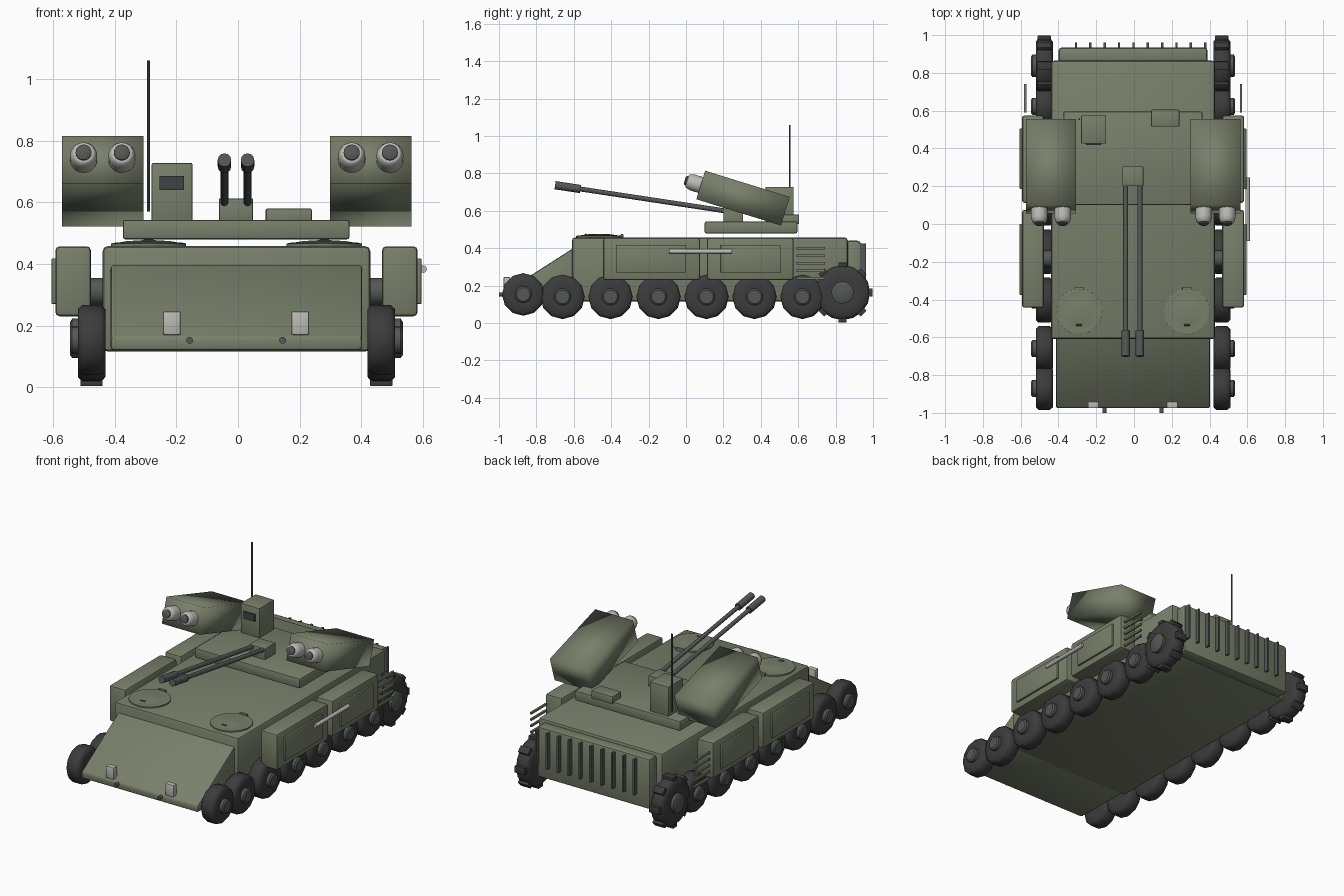
import bpy, bmesh, math
from mathutils import Vector, Matrix

cube = bpy.data.objects.get("Cube")
if cube:
    bpy.data.objects.remove(cube)

MID = -0.005  # symmetry plane of the vehicle


def material(name, rgb, rough=0.6):
    m = bpy.data.materials.new(name)
    m.use_nodes = True
    m.diffuse_color = (*rgb, 1)
    bsdf = m.node_tree.nodes["Principled BSDF"]
    bsdf.inputs["Base Color"].default_value = (*rgb, 1)
    bsdf.inputs["Roughness"].default_value = rough
    return m


GREEN = material("olive paint", (0.19, 0.215, 0.145))
RUBBER = material("black rubber", (0.045, 0.045, 0.047))
STEEL = material("dark steel", (0.09, 0.095, 0.095))
PALE = material("pale metal", (0.5, 0.49, 0.45))
GLASS = material("dark glass", (0.05, 0.055, 0.06))


def finish(bm, name, mat, bevel=0.0, angle=35):
    """Bevel sharp edges, shade by angle and link the part."""
    bmesh.ops.recalc_face_normals(bm, faces=bm.faces)
    if bevel:
        bmesh.ops.bevel(bm, geom=list(bm.edges), offset=bevel, segments=2,
                        profile=0.5, affect='EDGES', clamp_overlap=True)
    me = bpy.data.meshes.new(name)
    bm.to_mesh(me)
    bm.free()
    me.materials.append(mat)
    me.shade_smooth()
    if angle < 180:
        me.set_sharp_from_angle(angle=math.radians(angle))
    ob = bpy.data.objects.new(name, me)
    bpy.context.collection.objects.link(ob)
    return ob


def box(name, x, y, z, mat=GREEN, bevel=0.0, tilt=0.0, angle=35):
    """Box from (min, max) pairs, optionally pitched about its centre."""
    bm = bmesh.new()
    bmesh.ops.create_cube(bm, size=1)
    size = [b - a for a, b in (x, y, z)]
    mid = [(a + b) / 2 for a, b in (x, y, z)]
    bmesh.ops.scale(bm, vec=size, verts=bm.verts)
    bmesh.ops.transform(bm, verts=bm.verts, matrix=Matrix.Translation(mid)
                        @ Matrix.Rotation(tilt, 4, 'X'))
    return finish(bm, name, mat, bevel, angle)


def prism(name, x0, x1, profile, mat=GREEN, bevel=0.0):
    """Side profile of (y, z) points extruded across x."""
    bm = bmesh.new()
    face = bm.faces.new([bm.verts.new((x0, y, z)) for y, z in profile])
    out = bmesh.ops.extrude_face_region(bm, geom=[face])["geom"]
    bmesh.ops.translate(bm, vec=(x1 - x0, 0, 0),
                        verts=[v for v in out if isinstance(v, bmesh.types.BMVert)])
    return finish(bm, name, mat, bevel)


def lathe(name, profile, loc, axis, mat, segs=16, angle=35):
    """Revolve (radius, height) points about an axis, closed at both ends."""
    bm = bmesh.new()
    rings = [[bm.verts.new((r * math.cos(a), r * math.sin(a), h))
              for a in (2 * math.pi * i / segs for i in range(segs))]
             for r, h in profile]
    for low, high in zip(rings, rings[1:]):
        for i in range(segs):
            j = (i + 1) % segs
            bm.faces.new((low[i], low[j], high[j], high[i]))
    bm.faces.new(rings[0])
    bm.faces.new(rings[-1])
    rot = Vector(axis).to_track_quat('Z', 'Y').to_matrix().to_4x4()
    bmesh.ops.transform(bm, matrix=Matrix.Translation(loc) @ rot, verts=bm.verts)
    return finish(bm, name, mat, 0, angle)


def rod(name, start, end, r, mat, segs=12):
    d = Vector(end) - Vector(start)
    return lathe(name, [(r, 0), (r, d.length)], start, d, mat, segs)


# Hull, sloped nose and engine block
box("hull", (-0.44, 0.43), (-0.61, 0.865), (0.115, 0.458), bevel=0.018)
prism("nose_wedge", -0.413, 0.403,
      [(-0.6, 0.12), (-0.975, 0.12), (-0.975, 0.162), (-0.6, 0.402)], bevel=0.01)
box("engine_block", (-0.40, 0.39), (0.85, 0.935), (0.12, 0.44), bevel=0.018)
for i in range(10):
    x = -0.307 + i * 0.076
    box("rear_grille_bar", (x - 0.006, x + 0.006), (0.93, 0.962), (0.2, 0.425), STEEL)

# Nose lamps and tow pins
for x in (-0.215, 0.202):
    box("nose_lamp", (x - 0.029, x + 0.029), (-0.975, -0.94), (0.17, 0.246), PALE, 0.005)
for x in (-0.157, 0.145):
    rod("tow_pin", (x, -0.95, 0.152), (x, -1.0, 0.152), 0.011, STEEL)

# Round crew hatches
for x in (-0.29, 0.28):
    lathe("hatch", [(0.122, 0), (0.122, 0.01), (0.108, 0.013), (0.104, 0.012),
                    (0.07, 0.018), (0.02, 0.021)], (x, -0.465, 0.456), (0, 0, 1),
          GREEN, 32, 50)
    box("hatch_hinge", (x - 0.025, x + 0.025), (-0.35, -0.335), (0.455, 0.475), GREEN, 0.003)
    rod("hatch_handle", (x - 0.016, -0.535, 0.474), (x + 0.016, -0.535, 0.474), 0.005, STEEL, 8)

# Running gear and side stowage, repeated on both sides
for s in (-1, 1):
    cx = MID + s * 0.47

    def wheel(name, y, z, r, hub, segs):
        lathe(name + "_tyre", [(r * 0.55, -0.045), (r * 0.88, -0.045), (r, -0.03), (r, 0.03),
                               (r * 0.88, 0.045), (r * 0.55, 0.045)],
              (cx, y, z), (s, 0, 0), RUBBER, segs, 60)
        lathe(name + "_hub", [(hub, 0.0), (hub, 0.063), (hub * 0.8, 0.07)],
              (cx, y, z), (s, 0, 0), STEEL, 16)

    wheel("front_wheel", -0.87, 0.153, 0.114, 0.045, 12)
    for i in range(6):
        wheel("road_wheel", -0.66 + i * 0.2566, 0.14, 0.119, 0.045, 12)
    wheel("drive_wheel", 0.837, 0.163, 0.147, 0.06, 16)
    for i in range(8):
        a = i * math.pi / 4
        tooth = box("drive_tooth", (-0.036, 0.036), (-0.022, 0.022), (0.135, 0.16), RUBBER, 0.003)
        tooth.matrix_world = (Matrix.Translation((cx, 0.837, 0.163))
                              @ Matrix.Rotation(a, 4, 'X'))

    def span(a, b):
        return tuple(sorted((MID + s * a, MID + s * b)))

    for y0, y1, p0, p1 in ((-0.443, 0.075, -0.375, 0.0), (0.112, 0.575, 0.185, 0.505)):
        box("stowage_box", span(0.472, 0.588), (y0, y1), (0.23, 0.457), GREEN, 0.014)
        box("stowage_panel", span(0.58, 0.6), (p0, p1), (0.27, 0.418), GREEN, 0.003)
        ym = (y0 + y1) / 2
        rod("stowage_mount", (MID + s * 0.42, ym, 0.31), (MID + s * 0.48, ym, 0.31),
            0.044, STEEL, 16)
    for i in range(5):
        z = 0.4 - i * 0.04
        box("side_louvre", span(0.565, 0.577), (0.59, 0.742), (z - 0.006, z + 0.006), GREEN)

# Grab rail on the left side only
rod("grab_rail", (0.601, -0.09, 0.383), (0.601, 0.245, 0.383), 0.012, PALE)

# Turret plate and its fittings
box("turret_plate", (-0.374, 0.362), (0.1, 0.595), (0.48, 0.543), GREEN, 0.008)
box("sight_housing", (-0.28, -0.148), (0.425, 0.575), (0.53, 0.728), GREEN, 0.005)
box("sight_window", (-0.254, -0.176), (0.417, 0.426), (0.64, 0.685), GLASS)
box("turret_hatch_box", (0.09, 0.24), (0.515, 0.605), (0.53, 0.58), GREEN, 0.006)
rod("antenna", (-0.29, 0.555, 0.57), (-0.29, 0.555, 1.06), 0.005, STEEL, 8)
box("gun_cradle", (-0.062, 0.049), (0.2, 0.305), (0.535, 0.612), GREEN, 0.004)

# Twin cannons
for x in (-0.044, 0.031):
    breech, muzzle = Vector((x, 0.24, 0.595)), Vector((x, -0.7, 0.737))
    rod("cannon_barrel", breech, muzzle, 0.013, STEEL)
    rod("cannon_sleeve", breech.lerp(muzzle, 0.855), muzzle, 0.022, STEEL)

# Pitched launcher pods with two tubes each
TILT = math.radians(-17.2)
aim = Vector((0, -math.cos(TILT), -math.sin(TILT)))
for px in (-0.439, 0.431):
    box("launcher_pod", (px - 0.132, px + 0.132), (0.068, 0.542), (0.588, 0.748),
        GREEN, tilt=TILT, angle=180)
    for dx in (-0.062, 0.062):
        face = Vector((px + dx, 0.305, 0.668)) + aim * 0.22
        lathe("launch_tube", [(0.044, 0), (0.044, 0.065), (0.036, 0.09), (0.03, 0.093)],
              face, aim, PALE, 20, 50)
        lathe("tube_seeker", [(0.026, 0), (0.026, 0.012), (0.016, 0.018)],
              face + aim * 0.088, aim, STEEL, 16)
